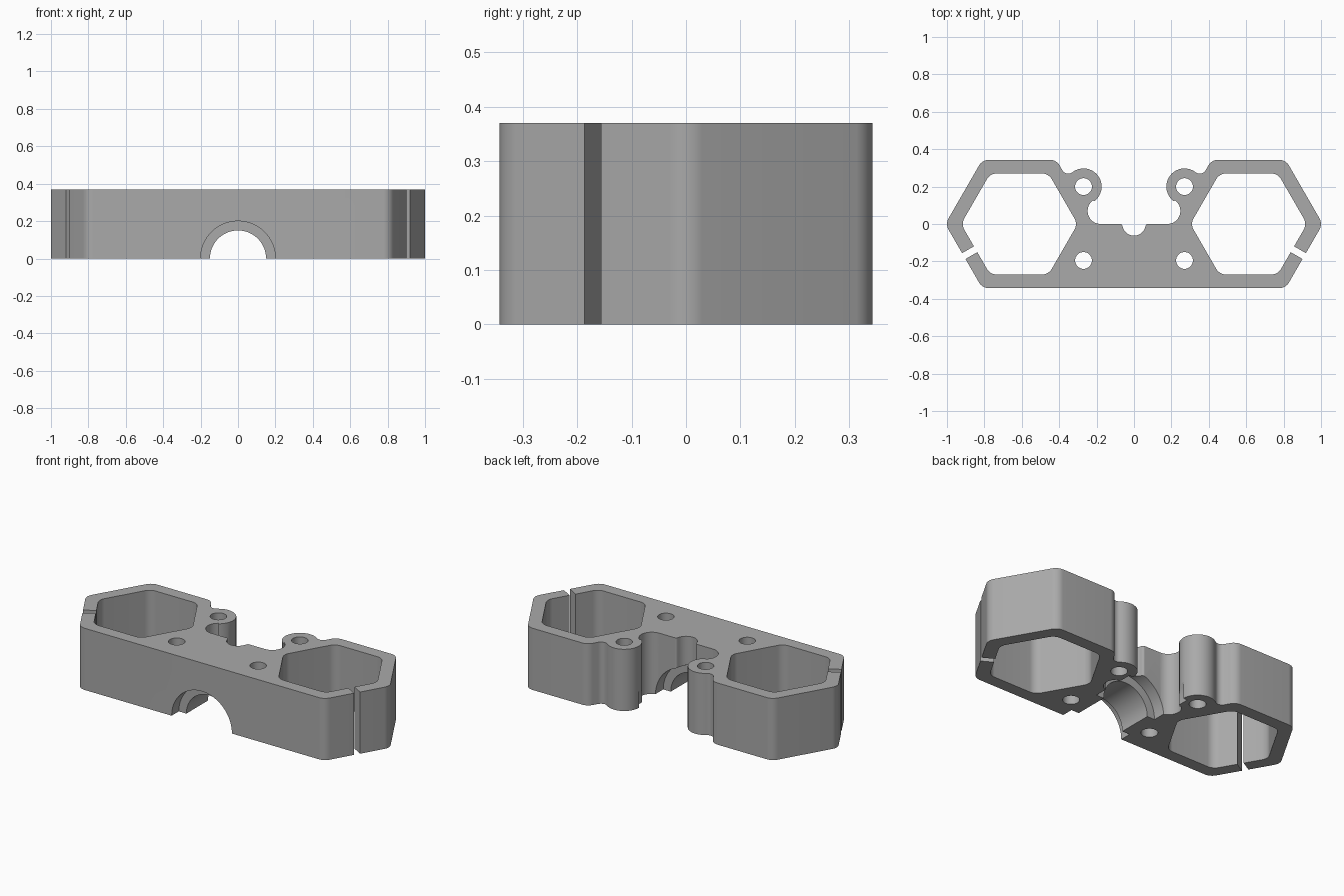
import bpy, bmesh, math
from mathutils import Vector, Matrix

cube = bpy.data.objects.get("Cube")
if cube:
    bpy.data.objects.remove(cube, do_unlink=True)

HEIGHT = 0.37
HEX_X = 0.613          # centre of each hexagonal ring
OUTER, INNER = 0.343, 0.27   # hexagon apothems
POST = Vector((0.27, 0.2))

grey = bpy.data.materials.new("plain grey")
grey.use_nodes = True
colour = (0.4, 0.4, 0.4, 1)
grey.diffuse_color = colour
grey.node_tree.nodes["Principled BSDF"].inputs["Base Color"].default_value = colour


def arc(centre, radius, start, end, steps=16):
    """Points along an arc, angles in degrees."""
    angles = [math.radians(start + (end - start) * i / steps) for i in range(steps + 1)]
    return [Vector((centre[0] + radius * math.cos(a), centre[1] + radius * math.sin(a)))
            for a in angles]


def fillet(before, corner, after, radius, steps=8):
    """Points that round off one corner."""
    before, corner, after = Vector(before), Vector(corner), Vector(after)
    u, v = (before - corner).normalized(), (after - corner).normalized()
    half = u.angle(v) / 2
    centre = corner + (u + v).normalized() * radius / math.sin(half)
    reach = radius / math.tan(half)
    a, b = corner + u * reach - centre, corner + v * reach - centre
    return [centre + a.lerp(b, i / steps).normalized() * radius for i in range(steps + 1)]


def hexagon(apothem):
    r = apothem / math.cos(math.pi / 6)
    return [Vector((HEX_X + r * math.cos(math.pi * k / 3), r * math.sin(math.pi * k / 3)))
            for k in range(6)]


def prism(name, points, low, high):
    bm = bmesh.new()
    face = bm.faces.new([bm.verts.new((p[0], p[1], low)) for p in points])
    top = bmesh.ops.extrude_face_region(bm, geom=[face])["geom"]
    moved = [g for g in top if isinstance(g, bmesh.types.BMVert)]
    bmesh.ops.translate(bm, verts=moved, vec=(0, 0, high - low))
    bmesh.ops.recalc_face_normals(bm, faces=bm.faces)
    mesh = bpy.data.meshes.new(name)
    bm.to_mesh(mesh)
    bm.free()
    mesh.materials.append(grey)
    obj = bpy.data.objects.new(name, mesh)
    bpy.context.collection.objects.link(obj)
    return obj


def cut(body, cutter):
    bpy.context.view_layer.objects.active = body
    mod = body.modifiers.new("cut", 'BOOLEAN')
    mod.operation, mod.solver, mod.object = 'DIFFERENCE', 'EXACT', cutter
    bpy.ops.object.modifier_apply(modifier=mod.name)
    bpy.data.objects.remove(cutter, do_unlink=True)


# Half outline: front edge, outer hexagon, valley, post, hollow, centre notch
h = hexagon(OUTER)
valley = Vector((0.363, 0.253))
post_arc = arc(POST, 0.097, 55, 234.7, 32)
half = [Vector((0, -OUTER))]
half += fillet(h[4], h[5], h[0], 0.06)
half += fillet(h[5], h[0], h[1], 0.06)
half += fillet(h[0], h[1], h[2], 0.06)
half += fillet(h[1], h[2], valley, 0.06)
half += fillet(h[2], valley, post_arc[0], 0.035)
half += post_arc
half += arc((0.178, 0.07), 0.07, 54.7, -90)
notch = arc((0, 0), 0.062, -15, -90)
half += fillet((0.178, 0), (0.066, 0), notch[0], 0.012) + notch
mirrored = [Vector((-p.x, p.y)) for p in reversed(half[1:-1])]
body = prism("clamp_body", half + mirrored, 0, HEIGHT)

# Hexagonal sockets, clamp slits and screw holes on both sides
hi = hexagon(INNER)
socket = [p for k in range(6) for p in fillet(hi[k - 1], hi[k], hi[(k + 1) % 6], 0.06)]
turn = Matrix.Rotation(math.radians(-30), 2)
middle = Vector((HEX_X, 0)) + turn @ Vector(((OUTER + INNER) / 2, 0))
slit = [middle + turn @ Vector((sx * 0.08, sy * 0.018))
        for sx, sy in ((-1, -1), (1, -1), (1, 1), (-1, 1))]
holes = [arc((POST.x, y), 0.045, 0, 360, 32)[:-1] for y in (POST.y, -0.195)]
for side in (1, -1):
    for shape in [socket, slit] + holes:
        cut(body, prism("cutter", [(side * p.x, p.y) for p in shape], -0.1, HEIGHT + 0.1))

# Round channel under the middle, narrower between its two ends
for radius, y0, y1 in ((0.15, -0.5, 0.2), (0.2, -0.5, -0.275), (0.2, -0.07, 0.2)):
    cutter = prism("cutter", arc((0, 0), radius, 0, 360, 64)[:-1], -y1, -y0)
    cutter.data.transform(Matrix.Rotation(math.radians(90), 4, 'X'))
    cut(body, cutter)

# Smooth the rounded walls and keep the edges crisp
bpy.ops.object.select_all(action='DESELECT')
body.select_set(True)
bpy.context.view_layer.objects.active = body
bpy.ops.object.shade_smooth_by_angle(angle=math.radians(30))
